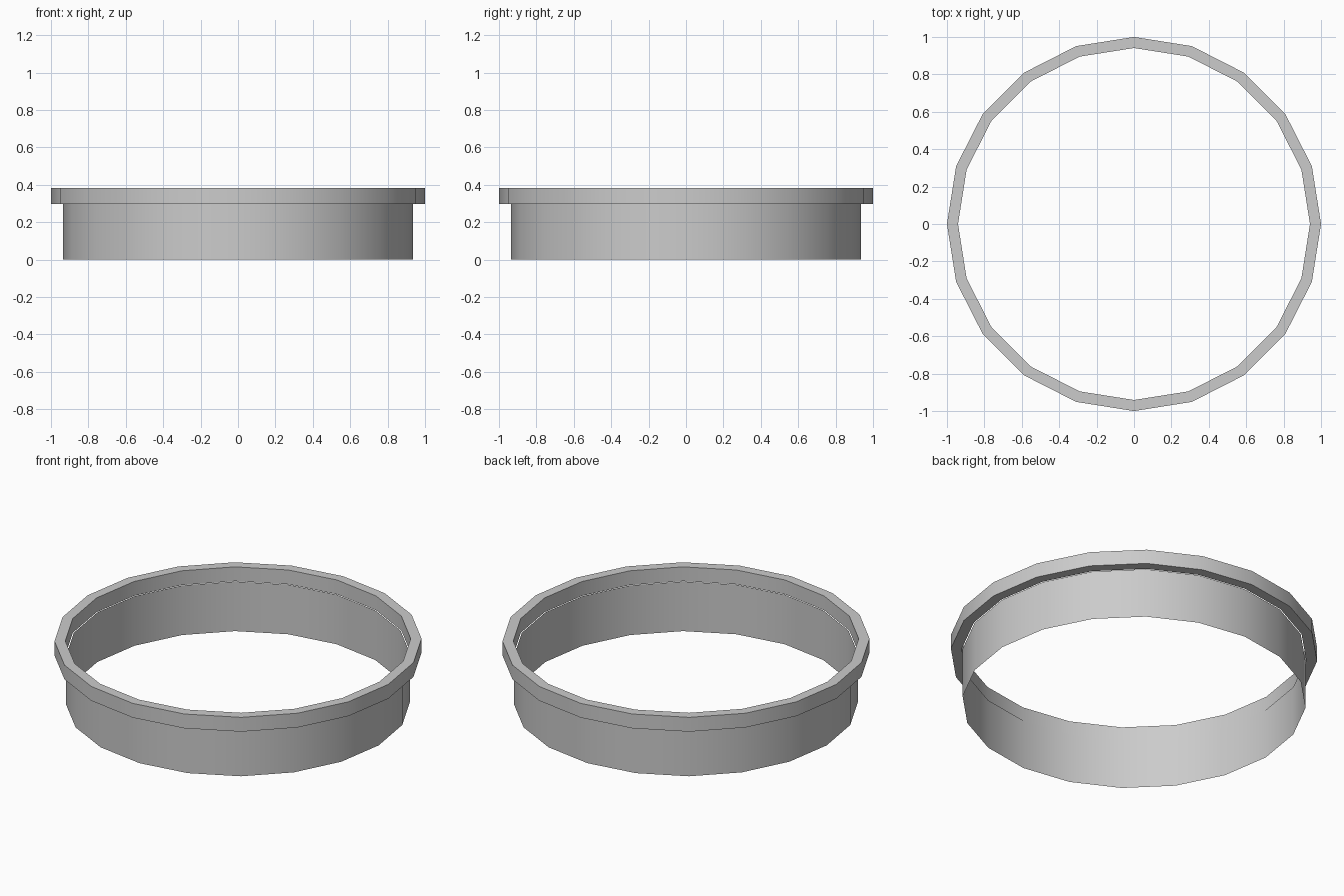
import bpy, bmesh, math

if "Cube" in bpy.data.objects:
    bpy.data.objects.remove(bpy.data.objects["Cube"])

SIDES = 20


def lathe(name, profile, closed):
    """Revolve an (r, z) profile around z with SIDES segments."""
    bm = bmesh.new()
    rings = []
    for i in range(SIDES):
        a = 2 * math.pi * i / SIDES
        rings.append([bm.verts.new((r * math.cos(a), r * math.sin(a), z)) for r, z in profile])
    n = len(profile)
    for i in range(SIDES):
        p, q = rings[i], rings[(i + 1) % SIDES]
        for j in range(n if closed else n - 1):
            k = (j + 1) % n
            bm.faces.new((p[j], q[j], q[k], p[k]))
    mesh = bpy.data.meshes.new(name)
    bm.to_mesh(mesh)
    bm.free()
    obj = bpy.data.objects.new(name, mesh)
    bpy.context.collection.objects.link(obj)
    bpy.ops.object.select_all(action='DESELECT')
    obj.select_set(True)
    bpy.context.view_layer.objects.active = obj
    bpy.ops.object.shade_smooth_by_angle(angle=math.radians(30))
    return obj


# Thin single-sheet band
lathe("lower_band", [(0.936, 0), (0.936, 0.298)], False)

# Projecting rim, rectangular in section
lathe("upper_rim", [(0.941, 0.298), (1, 0.298), (1, 0.384), (0.941, 0.384)], True)
